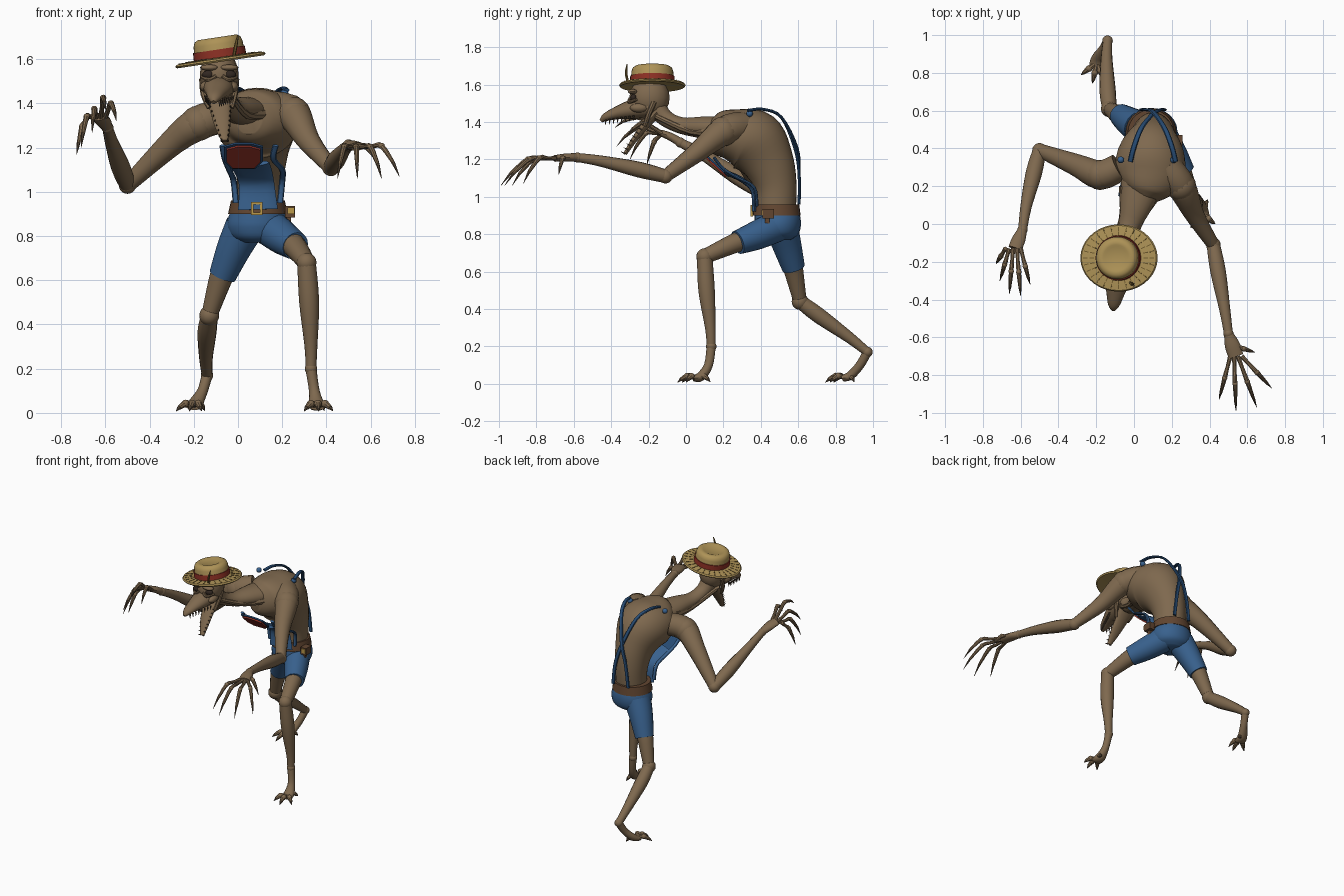
import bpy, bmesh, math
from mathutils import Vector, Matrix

if "Cube" in bpy.data.objects:
    bpy.data.objects.remove(bpy.data.objects["Cube"])

X, Y, Z = Vector((1, 0, 0)), Vector((0, 1, 0)), Vector((0, 0, 1))
parts = []


def material(name, *rgb):
    mat = bpy.data.materials.new(name)
    mat.use_nodes = True
    mat.diffuse_color = (*rgb, 1)
    mat.node_tree.nodes["Principled BSDF"].inputs["Base Color"].default_value = (*rgb, 1)
    return mat


skin_brown = material("skin_brown", .21, .14, .077)
straw = material("straw", .42, .29, .095)
straw_dark = material("straw_dark", .17, .11, .03)
red = material("red", .27, .03, .018)
denim = material("denim", .04, .12, .27)
denim_dark = material("denim_dark", .02, .07, .17)
leather = material("leather", .12, .06, .03)
gold = material("gold", .5, .32, .07)
claw_grey = material("claw_grey", .10, .07, .045)
eye_dark = material("eye_dark", .03, .02, .015)


def finish(name, bm, mat):
    bmesh.ops.recalc_face_normals(bm, faces=bm.faces)
    mesh = bpy.data.meshes.new(name)
    bm.to_mesh(mesh)
    bm.free()
    mesh.materials.append(mat)
    obj = bpy.data.objects.new(name, mesh)
    bpy.context.scene.collection.objects.link(obj)
    parts.append(obj)
    return obj


def bridge(name, rings, mat):
    """Closed skin over a list of equal rings, capped at both ends."""
    bm = bmesh.new()
    rows = [[bm.verts.new(p) for p in ring] for ring in rings]
    n = len(rows[0])
    for low, high in zip(rows, rows[1:]):
        for i in range(n):
            j = (i + 1) % n
            bm.faces.new((low[i], low[j], high[j], high[i]))
    bm.faces.new(rows[0])
    bm.faces.new(rows[-1])
    return finish(name, bm, mat)


def spline(points, steps):
    """Smooth interpolation through tuples of any length."""
    pts = [points[0]] + list(points) + [points[-1]]
    out = []
    for a, b, c, d in zip(pts, pts[1:], pts[2:], pts[3:]):
        for k in range(steps):
            t = k / steps
            out.append([q + t / 2 * (r - p + t * (2*p - 5*q + 4*r - s + t * (3*q - p - 3*r + s)))
                        for p, q, r, s in zip(a, b, c, d)])
    return out + [list(points[-1])]


def loft(name, points, mat, ref=X, n=14, steps=4):
    """Tube through (x, y, z, width, depth); width lies along ref."""
    pts = spline([p if len(p) > 4 else (*p, p[3]) for p in points], steps)
    rings = []
    for i, p in enumerate(pts):
        tan = Vector(pts[min(i + 1, len(pts) - 1)][:3]) - Vector(pts[max(i - 1, 0)][:3])
        tan.normalize()
        u = (ref - tan * ref.dot(tan)).normalized()
        v = tan.cross(u)
        angles = [math.tau * k / n for k in range(n)]
        rings.append([Vector(p[:3]) + u * p[3] * math.cos(a) + v * p[4] * math.sin(a) for a in angles])
    return bridge(name, rings, mat)


def ball(name, loc, size, mat):
    bm = bmesh.new()
    size = size if isinstance(size, tuple) else (size,) * 3
    bmesh.ops.create_uvsphere(bm, u_segments=16, v_segments=10, radius=1,
                              matrix=Matrix.LocRotScale(Vector(loc), None, Vector(size)))
    return finish(name, bm, mat)


def box(name, matrix, size, mat):
    bm = bmesh.new()
    bmesh.ops.create_cube(bm, size=1, matrix=matrix @ Matrix.Diagonal((*size, 1)))
    return finish(name, bm, mat)


def spike(name, base, tip, r, mat):
    return loft(name, [(*base, r), (*tip, r / 8)], mat, n=6, steps=1, ref=X)


def digit(name, base, tip, lift, r):
    """Bent finger or toe with a claw."""
    base, tip = Vector(base), Vector(tip)
    mid = base.lerp(tip, .5) + Z * lift
    end = mid.lerp(tip, .65) + Z * lift * .2
    loft(name, [(*base, r), (*base.lerp(mid, .5), r * .8), (*mid, r), (*end, r * .65)],
         skin_brown, ref=(Z + X * .3), n=8, steps=3)
    ball(name + "_knuckle", mid, r * 1.1, skin_brown)
    spike(name + "_claw", end, tip, r * .65, claw_grey)


# Torso, neck and shoulder muscles
loft("torso", [(.1, .48, .9, .1, .105), (.1, .48, 1.05, .105, .112), (.1, .44, 1.18, .13, .14),
               (.09, .36, 1.29, .18, .175), (.08, .25, 1.33, .18, .14),
               (.06, .17, 1.335, .12, .115), (.05, .13, 1.34, .06, .08)], skin_brown, n=28, steps=5)
loft("neck", [(.05, .25, 1.36, .12, .07), (.01, .1, 1.37, .085, .06), (-.03, -.02, 1.38, .055, .045),
              (-.06, -.11, 1.42, .05, .045), (-.08, -.17, 1.49, .06, .06)], skin_brown, n=18)
for k in (-1, 1):
    loft("neck_cord", [(.05 + k * .1, .2, 1.36, .03), (-.01 + k * .05, .03, 1.35, .02),
                       (-.08 + k * .05, -.16, 1.43, .015)], skin_brown, n=8)

# Arms, each with its hand
arms = {
    "left": ([(.17, .3, 1.37, .085), (.25, .2, 1.35, .078), (.32, .05, 1.23, .052), (.42, -.11, 1.11, .034)],
             [(.42, -.11, 1.11, .036), (.445, -.25, 1.145, .042), (.48, -.45, 1.19, .03), (.5, -.58, 1.21, .024)],
             [(.5, -.58, 1.21, .024), (.52, -.64, 1.21, .04, .022), (.54, -.7, 1.205, .04, .018)],
             [(.45, -.93, 1.06), (.54, -.99, 1.06), (.65, -.97, 1.06), (.73, -.87, 1.07), (.64, -.68, 1.12)]),
    "right": ([(-.08, .3, 1.34, .075), (-.18, .26, 1.31, .078), (-.3, .31, 1.22, .06), (-.5, .39, 1.03, .036)],
              [(-.5, .39, 1.03, .036), (-.53, .27, 1.11, .044), (-.57, .1, 1.22, .031), (-.59, -.03, 1.29, .024)],
              [(-.59, -.03, 1.29, .024), (-.61, -.08, 1.32, .036, .022), (-.63, -.13, 1.34, .036, .018)],
              [(-.55, -.32, 1.32), (-.6, -.38, 1.37), (-.66, -.37, 1.27), (-.71, -.3, 1.2), (-.73, -.21, 1.17)]),
}
for side, (upper, fore, palm, tips) in arms.items():
    loft(side + "_upper_arm", upper, skin_brown, ref=Z)
    loft(side + "_forearm", fore, skin_brown, ref=Z)
    ball(side + "_shoulder", upper[1][:3], .08, skin_brown)
    ball(side + "_elbow", fore[0][:3], .039, skin_brown)
    ball(side + "_wrist", fore[-1][:3], .027, skin_brown)
    loft(side + "_palm", palm, skin_brown, ref=X)
    for i, tip in enumerate(tips):
        spread = (i - 1.5) * .02 * (1 if side == "left" else -1)
        base = Vector(palm[-1][:3]) + X * spread
        if i == 4 and side == "left":
            base = Vector(palm[1][:3])
        digit(side + "_finger", base, tip, .07 if i < 4 else .04, .013)

# Legs and feet
legs = {
    "left": ([(.2, .38, .79, .06), (.25, .28, .76, .055), (.31, .1, .68, .04)],
             [(.31, .1, .68, .042), (.322, .11, .5, .045), (.33, .13, .3, .029), (.33, .135, .2, .024)],
             [(.33, .135, .2, .025), (.345, .12, .1, .024), (.355, .08, .04, .036, .026), (.36, .04, .03, .04, .018)],
             [(.3, -.02, .008), (.365, -.045, .008), (.43, .0, .008), (.39, .13, .01)]),
    "right": ([(-.03, .55, .7, .06), (-.07, .57, .63, .055), (-.13, .61, .44, .036)],
              [(-.13, .61, .44, .038), (-.14, .71, .365, .043), (-.145, .87, .25, .031), (-.14, .97, .17, .024)],
              [(-.14, .97, .17, .025), (-.16, .93, .1, .024), (-.19, .88, .045, .034, .024), (-.2, .84, .03, .038, .018)],
              [(-.28, .79, .008), (-.22, .745, .008), (-.165, .77, .008), (-.15, .9, .01)]),
}
for side, (thigh, shin, foot, tips) in legs.items():
    loft(side + "_thigh", thigh, skin_brown)
    loft(side + "_shin", shin, skin_brown)
    loft(side + "_foot", foot, skin_brown)
    ball(side + "_knee", shin[0][:3], .045, skin_brown)
    ball(side + "_heel", shin[-1][:3], .028, skin_brown)
    for tip in tips:
        digit(side + "_toe", Vector(foot[-2][:3]).lerp(Vector(foot[-1][:3]), .6), tip, .02, .016)

# Shorts
loft("shorts_hips", [(.09, .49, .77, .075, .07), (.09, .49, .8, .125, .11), (.09, .49, .86, .14, .125),
                     (.09, .48, .93, .115, .115)], denim, n=24)
loft("left_short_leg", [(.14, .48, .84, .085), (.2, .38, .795, .078), (.26, .275, .755, .064)], denim, n=18)
loft("right_short_leg", [(.03, .51, .84, .09), (-.02, .54, .74, .078), (-.07, .575, .62, .062)], denim, n=18)

# Belt with buckle and pouches
loft("belt", [(.09, .485, .9, .135, .128), (.09, .485, .96, .122, .12)], leather, n=28, steps=1)
for k in (-1, 1):
    box("buckle_side", Matrix.Translation((.085 + k * .02, .352, .925)), (.012, .014, .06), gold)
    box("buckle_bar", Matrix.Translation((.085, .352, .925 + k * .024)), (.05, .014, .012), gold)
box("side_pouch", Matrix.Translation((.235, .44, .91)), (.045, .06, .05), leather)
box("pouch_strap", Matrix.Translation((.23, .435, .86)), (.02, .025, .06), leather)
box("pouch_clasp", Matrix.Translation((.24, .408, .915)), (.03, .01, .03), gold)

# Bib, chest patch and braces
loft("bib", [(.09, .365, .92, .09, .014), (.085, .36, 1.03, .08, .014), (.07, .3, 1.09, .085, .014),
             (.05, .225, 1.125, .095, .014)], denim, n=12)
slope = Matrix.Translation((.025, .17, 1.165)) @ Matrix.Rotation(math.radians(-43), 4, "X")
outline = [(-.05, -.075), (.05, -.075), (.08, -.03), (.08, .055), (.03, .075), (-.03, .075), (-.08, .055), (-.08, -.03)]
for name, size, low, high, mat in (("patch_back", 1.1, -.006, .004, denim_dark), ("chest_patch", .95, -.016, .002, red)):
    bridge(name, [[slope @ Vector((x * size, -y * size, z)) for x, y in outline] for z in (low, high)], mat)


def strap(name, points, mat=denim_dark):
    loft(name, [(*p, .014, .008) for p in points], mat, n=8)


for k in (-1, 1):
    strap("back_brace", [(.1 + k * .12, .33, 1.46), (.1 + k * .1, .41, 1.468), (.1 + k * .06, .51, 1.425),
                         (.1, .588 + k * .006, 1.26), (.1 - k * .04, .605, 1.12), (.1 - k * .06, .605, .96)])
    strap("front_brace", [(.09 + k * .1, .38, .95), (.09 + k * .11, .365, 1.05), (.08 + k * .12, .28, 1.1),
                          (.05 + k * .11, .2, 1.15), (.05 + k * .12, .15, 1.21)], denim)
    ball("brace_button", (.07 + k * .14, .34, 1.445), .018, denim)

# Head: skull, beak-like upper jaw and hanging lower jaw
mid = -.085
ball("skull", (mid, -.195, 1.53), (.088, .108, .11), skin_brown)
loft("upper_jaw", [(mid, -.2, 1.48, .08, .06), (-.09, -.3, 1.465, .066, .05), (-.1, -.38, 1.445, .045, .032),
                   (-.107, -.43, 1.425, .03, .022), (-.11, -.455, 1.405, .01, .01)], skin_brown, n=16)
jaw = [(mid, -.16, 1.45, .07, .03), (-.08, -.22, 1.38, .05, .022), (-.07, -.28, 1.3, .036, .016),
       (-.06, -.325, 1.23, .016, .01)]
loft("lower_jaw", jaw, skin_brown, n=14)
for k in (-1, 1):
    ball("cheek", (mid + k * .06, -.25, 1.475), (.028, .05, .025), skin_brown)
    ball("brow", (mid + k * .045, -.285, 1.562), (.042, .025, .014), skin_brown)
    ball("eye_socket", (mid + k * .047, -.28, 1.53), (.03, .018, .02), eye_dark)
    loft("eye_bag", [(mid + k * .015, -.3, 1.525, .008), (mid + k * .045, -.303, 1.507, .01),
                     (mid + k * .08, -.265, 1.52, .008)], skin_brown, ref=Z, n=8)
    loft("jaw_muscle", [(mid + k * .075, -.17, 1.51, .016), (mid + k * .07, -.2, 1.44, .014),
                        (-.08 + k * .05, -.22, 1.38, .012)], skin_brown, n=8)
    ball("nostril", (-.104 + k * .016, -.425, 1.442), .007, eye_dark)
    for i in range(8):
        t = i / 7
        root = Vector((mid - .02 * t + k * (.062 - .04 * t), -.28 - .15 * t, 1.435 - .022 * t))
        spike("upper_tooth", root, root - Z * .03, .007, claw_grey)
        a, b = Vector(jaw[1][:3]), Vector(jaw[3][:3])
        root = a.lerp(b, t) + X * k * (.046 - .032 * t)
        spike("lower_tooth", root, root + Vector((0, -.024, .012)), .006, claw_grey)

# Straw hat, tipped sideways
tilt = Matrix.Translation((-.08, -.18, 1.6)) @ Matrix.Rotation(-.15, 4, "Y")


def turned(name, profile, mat, squash=1):
    angles = [math.tau * k / 36 for k in range(36)]
    bridge(name, [[tilt @ Vector((r * math.cos(a), squash * r * math.sin(a), z)) for a in angles]
                  for r, z in profile], mat)


turned("hat_brim", [(.1, -.004), (.2, -.012), (.207, -.004), (.2, .004), (.1, .012)], straw, .86)
turned("hat_crown", [(.115, .0), (.112, .07), (.105, .09), (.09, .1), (.07, .1), (.06, .095)], straw)
turned("hat_band", [(.12, .006), (.118, .045)], red)
for i in range(28):
    a = math.tau * i / 28
    for r in (.145, .178):
        spot = Vector((r * math.cos(a), r * .86 * math.sin(a), .0085 if r < .15 else .006))
        box("straw_slit", tilt @ Matrix.Translation(spot) @ Matrix.Rotation(a, 4, "Z"), (.024, .005, .004), straw_dark)
loft("loose_straw", [(-.02, -.31, 1.61, .007), (-.01, -.32, 1.66, .008), (.0, -.315, 1.71, .003)], straw_dark, n=6)

# Smooth shading with crisp edges
for obj in bpy.context.selected_objects:
    obj.select_set(False)
for obj in parts:
    obj.select_set(True)
bpy.context.view_layer.objects.active = parts[0]
bpy.ops.object.shade_smooth_by_angle(angle=math.radians(40))
